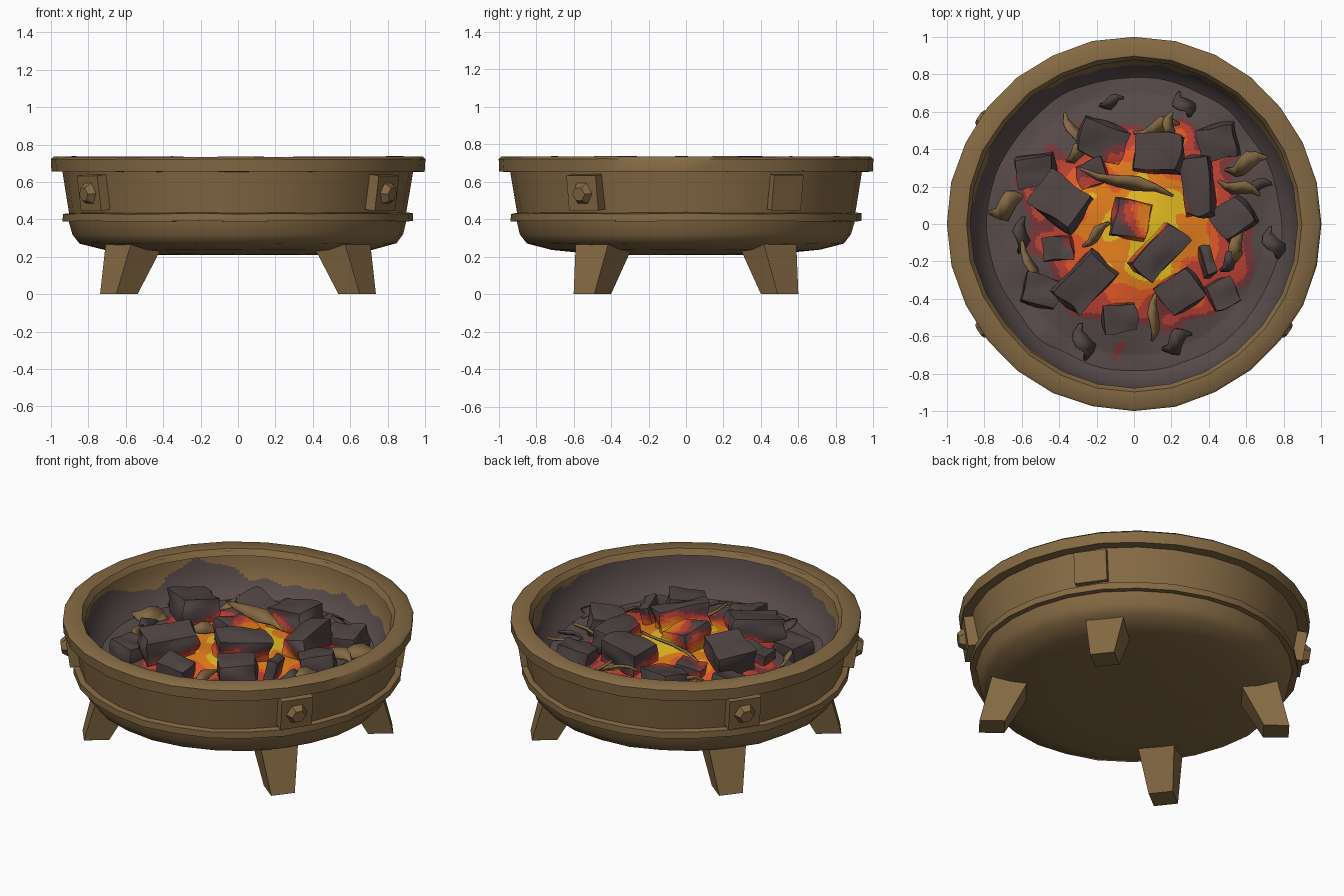
import bpy, bmesh, math, random
from math import sin, cos, pi, radians, hypot, atan2
from mathutils import Vector, Matrix, noise

random.seed(4)
cube = bpy.data.objects.get("Cube")
if cube:
    bpy.data.objects.remove(cube)


def material(name, *rgb):
    m = bpy.data.materials.new(name)
    col = [((c / 255 + .055) / 1.055) ** 2.4 for c in rgb] + [1]
    m.diffuse_color = col
    m.use_nodes = True
    m.node_tree.nodes["Principled BSDF"].inputs["Base Color"].default_value = col
    return m


bronze = material("aged bronze", 133, 106, 68)
ash = material("ash", 89, 75, 75)
coal = material("charcoal", 80, 68, 68)
maroon = material("ember maroon", 124, 56, 58)
red = material("ember red", 192, 66, 52)
vermilion = material("ember vermilion", 232, 92, 40)
orange = material("ember orange", 248, 138, 32)
yellow = material("ember yellow", 230, 188, 34)
EMBERS = [maroon, red, vermilion, orange, yellow]
LEVELS = [.13, .23, .39, .49, .67]


def finish(name, bm, mats, rule=None, angle=35):
    """Turn a bmesh into a shaded object, colouring faces by a rule."""
    if rule:
        for f in bm.faces:
            f.material_index = rule(f.calc_center_median())
    mesh = bpy.data.meshes.new(name)
    bm.to_mesh(mesh)
    bm.free()
    for m in mats:
        mesh.materials.append(m)
    ob = bpy.data.objects.new(name, mesh)
    bpy.context.collection.objects.link(ob)
    bpy.ops.object.select_all(action='DESELECT')
    ob.select_set(True)
    bpy.context.view_layer.objects.active = ob
    bpy.ops.object.shade_smooth_by_angle(angle=radians(angle))
    return ob


def lathe(profile, segs, place=lambda v: v):
    bm = bmesh.new()
    rings = [[bm.verts.new(place(Vector((r * cos(2 * pi * i / segs), r * sin(2 * pi * i / segs), z))))
              for i in range(segs)] for r, z in profile]
    for a, b in zip(rings, rings[1:]):
        for i in range(segs):
            k = (i + 1) % segs
            bm.faces.new((a[i], a[k], b[k], b[i]))
    bmesh.ops.remove_doubles(bm, verts=bm.verts, dist=.0001)
    return bm


# Height of the ember mound, and how hot a point on or above it is
def ground(x, y):
    r = hypot(x, y)
    return .58 - .11 * min(1, r / .7) ** 1.5 + .02 * noise.noise(Vector((x * 4, y * 4, 0)))


def heat(p):
    lift = max(0, p.z - ground(p.x, p.y) - .02)
    flicker = .32 * noise.noise(Vector((p.x * 6, p.y * 6, 3)))
    return 1 - hypot(p.x - .04, p.y) / .68 + flicker - lift * 6.5


def bed_colour(p):
    return sum(heat(p) > level for level in LEVELS)


def lump_colour(p):
    return sum(heat(p) * .8 > level for level in LEVELS)


# Hammered bowl with belt and heavy rim
def hammered(v):
    k = 1 - .016 * abs(noise.noise(v * 3))
    return Vector((v.x * k, v.y * k, v.z + .006 * noise.noise(v * 4)))


bowl = [(0, .21), (.46, .212), (.72, .237), (.85, .272), (.887, .32), (.905, .39), (.938, .39),
        (.938, .43), (.905, .435), (.94, .655), (.998, .655), (1.004, .722), (.99, .735),
        (.9, .735), (.878, .7)]
finish("bowl", lathe(bowl, 28, hammered), [bronze], angle=50)

# Inner wall curving into the bed, sooty up to an uneven line
SOOT = [.66, .6, .55, .56, .58, .54, .57, .7, .56, .65, .67, .6, .62, .68, .71, .71, .72, .7]


def sooty(p):
    t = (atan2(p.y, p.x) / (2 * pi) % 1) * len(SOOT)
    i, f = int(t), t % 1
    line = SOOT[i % len(SOOT)] * (1 - f) + SOOT[(i + 1) % len(SOOT)] * f
    return int(p.z < line + .035 * noise.noise(p * 8))


wall = [(.888 - .03 * t / 40 - .1 * (t / 40) ** 3, .725 - .28 * t / 40) for t in range(41)]
finish("inner_wall", lathe(wall, 220), [bronze, ash], sooty)

# Ash bed with glowing middle
bed = [(.86 * (1 - t / 80), 0) for t in range(81)]
finish("ash_bed", lathe(bed, 200, lambda v: Vector((v.x, v.y, ground(v.x, v.y)))),
       [ash] + EMBERS, bed_colour)


# Four splayed legs, and plates with bolts above them
def leg(name, angle):
    bm = bmesh.new()
    bmesh.ops.create_cube(bm, size=1)
    for v in bm.verts:
        if v.co.z > 0:
            v.co = Vector((.69 + v.co.x * .23, v.co.y * .23, .3))
        else:
            v.co = Vector((.81 + v.co.x * .145, v.co.y * .14, 0))
    bm.transform(Matrix.Rotation(radians(angle), 4, 'Z'))
    finish(name, bm, [bronze])


def plate(name, angle, bolted):
    turn = Matrix.Rotation(radians(angle), 4, 'Z') @ Matrix.Translation((.925, 0, .545))
    turn = turn @ Matrix.Rotation(radians(8), 4, 'Y')
    bm = bmesh.new()
    bmesh.ops.create_cube(bm, size=1)
    bm.transform(turn @ Matrix.Diagonal((.09 if bolted else .05, .19, .19, 1)))
    finish(name, bm, [bronze])
    if bolted:
        bm = bmesh.new()
        bmesh.ops.create_cone(bm, cap_ends=True, segments=6, radius1=.065, radius2=.04, depth=.04)
        bm.transform(turn @ Matrix.Translation((.062, 0, 0)) @ Matrix.Rotation(pi / 2, 4, 'Y'))
        finish(name.replace("plate", "bolt"), bm, [bronze])


for side, sx in (("left", 1), ("right", -1)):
    for end, sy in (("front", -1), ("back", 1)):
        leg(f"{end}_{side}_leg", math.degrees(atan2(sy * .62, sx * .79)))
        plate(f"{end}_{side}_plate", math.degrees(atan2(sy * .57, sx * .82)), (sx, sy) != (1, 1))

# Charcoal lumps: x, y, length, width, turn, lift
LUMPS = [
    (-.39, .12, .27, .23, -35, .105), (.13, .38, .26, .21, -5, .07), (.34, .2, .32, .16, 95, .06),
    (.13, -.15, .32, .16, 47, .07), (-.26, -.31, .32, .2, 48, .08), (.25, -.36, .22, .19, 35, .05),
    (.53, .03, .2, .18, 35, .04), (-.02, .02, .2, .2, -10, .025), (-.17, .45, .26, .19, -20, .01),
    (.45, .44, .2, .18, 10, .03), (-.5, -.36, .19, .16, -15, .02), (-.08, -.5, .18, .16, 5, .02),
    (-.52, .29, .2, .16, 10, .03), (.47, -.37, .16, .16, 25, .0), (-.4, -.13, .17, .13, 5, -.02),
    (-.22, .27, .16, .14, 20, -.02), (.39, -.2, .16, .06, 105, .05)]


def lump(name, x, y, length, width, turn, lift):
    bm = bmesh.new()
    bmesh.ops.create_cube(bm, size=1)
    bmesh.ops.subdivide_edges(bm, edges=bm.edges, cuts=9, use_grid_fill=True)
    seed = Vector((x, y, lift)) * 9
    for v in bm.verts:
        v.co = v.co * .82 + v.co.normalized() * .095
        v.co *= 1 + .2 * noise.noise(v.co * 1.6 + seed)
    tilt = Matrix.Rotation(random.uniform(-.22, .22), 4, 'X') @ Matrix.Rotation(random.uniform(-.2, .2), 4, 'Y')
    bm.transform(Matrix.Translation((x, y, ground(x, y) + lift)) @ Matrix.Rotation(radians(turn), 4, 'Z')
                 @ tilt @ Matrix.Diagonal((length, width, .15, 1)))
    finish(name, bm, [coal] + EMBERS, lump_colour, 45)


for n, row in enumerate(LUMPS):
    lump(f"coal_{n + 1}", *row)


# Jagged splinters and cinder flakes: x, y, length, width, turn, lift
def flake(name, mat, x, y, length, width, turn, lift):
    bm = bmesh.new()
    bmesh.ops.create_grid(bm, x_segments=5, y_segments=1, size=1)
    for v in bm.verts:
        u = v.co.x
        side = v.co.y * (1 - .9 * abs(u)) * random.uniform(.7, 1.1)
        v.co = Vector((u * length / 2, (side + .4 * sin(u * 3)) * width / 2, .02 * (1 - u * u) + side * .03))
    bm.transform(Matrix.Translation((x, y, ground(x, y) + lift)) @ Matrix.Rotation(radians(turn), 4, 'Z')
                 @ Matrix.Rotation(random.uniform(-.2, .2), 4, 'Y'))
    ob = finish(name, bm, [mat], angle=20)
    ob.modifiers.new("thickness", 'SOLIDIFY').thickness = .015


SPLINTERS = [
    (-.68, .1, .22, .15, 20, .03), (-.55, -.22, .28, .06, 108, .04), (.6, .32, .24, .12, 15, .05),
    (.12, .51, .26, .1, 10, .05), (-.32, .5, .22, .08, 115, .04), (-.04, .22, .52, .09, -17, .08),
    (.11, -.5, .26, .07, 85, .05), (.55, -.12, .24, .1, 60, .04), (.56, .19, .24, .08, -20, .06),
    (-.2, -.06, .2, .06, 40, .05), (.19, .52, .16, .07, 75, .06), (-.3, .38, .16, .08, 35, .04)]
CINDERS = [
    (.27, .64, .15, .12, 110, .03), (-.12, .65, .14, .07, 15, .03), (-.27, -.63, .2, .12, 95, .03),
    (.23, -.63, .18, .13, 25, .02), (.75, -.1, .18, .12, 100, .04), (-.6, -.06, .2, .09, 80, .03),
    (.66, .2, .16, .08, 5, .03), (.52, -.2, .16, .09, 40, .04)]
for n, row in enumerate(SPLINTERS):
    flake(f"splinter_{n + 1}", bronze, *row)
for n, row in enumerate(CINDERS):
    flake(f"cinder_{n + 1}", coal, *row)
